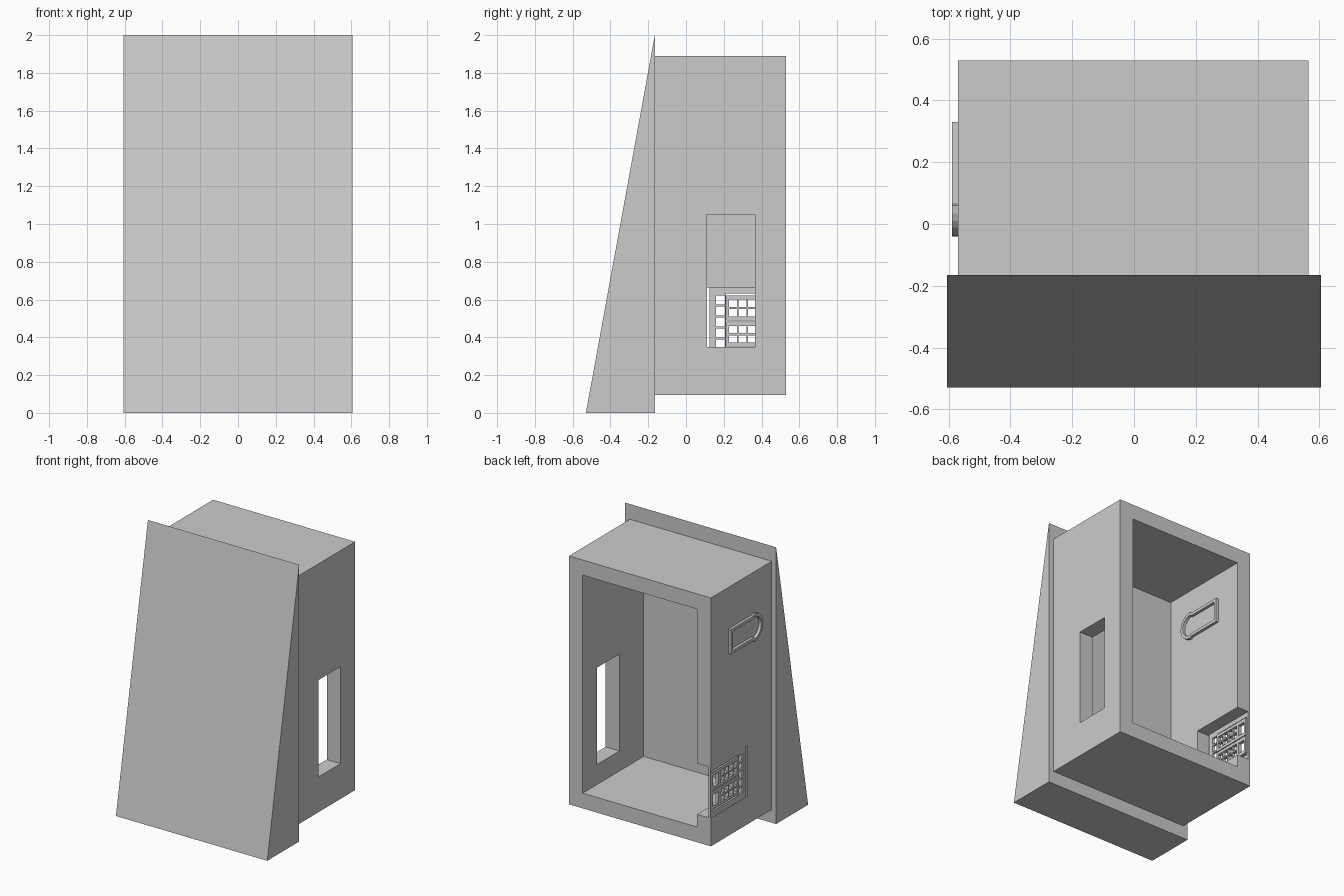
import bpy, bmesh, math

if "Cube" in bpy.data.objects:
    bpy.data.objects.remove(bpy.data.objects["Cube"])

def link(name, bm):
    bmesh.ops.recalc_face_normals(bm, faces=bm.faces)
    me = bpy.data.meshes.new(name)
    bm.to_mesh(me)
    bm.free()
    ob = bpy.data.objects.new(name, me)
    bpy.context.collection.objects.link(ob)
    return ob

def boxes(name, spans):
    """One mesh of boxes; each span is (x0, x1, y0, y1, z0, z1)."""
    bm = bmesh.new()
    for x0, x1, y0, y1, z0, z1 in spans:
        vs = bmesh.ops.create_cube(bm, size=1)["verts"]
        for v in vs:
            v.co = (x1 if v.co.x > 0 else x0,
                    y1 if v.co.y > 0 else y0,
                    z1 if v.co.z > 0 else z0)
    return link(name, bm)

def cut(ob, spans):
    cutter = boxes(ob.name + "_cutter", spans)
    mod = ob.modifiers.new("cut", "BOOLEAN")
    mod.operation, mod.solver, mod.object = "DIFFERENCE", "EXACT", cutter
    bpy.context.view_layer.update()
    me = bpy.data.meshes.new_from_object(
        ob.evaluated_get(bpy.context.evaluated_depsgraph_get()))
    ob.modifiers.clear()
    ob.data = me
    bpy.data.objects.remove(cutter)

# sloping front wedge
bm = bmesh.new()
face = bm.faces.new([bm.verts.new((-0.605, y, z))
                     for y, z in ((-0.53, 0), (-0.165, 0), (-0.165, 2))])
ext = bmesh.ops.extrude_face_region(bm, geom=[face])["geom"]
bmesh.ops.translate(bm, vec=(1.21, 0, 0),
                    verts=[g for g in ext if isinstance(g, bmesh.types.BMVert)])
link("front_wedge", bm)

# open-backed housing, with side window and port notch
body = boxes("housing", [(-0.57, 0.565, -0.165, 0.53, 0.095, 1.89)])
cut(body, [(-0.46, 0.455, -0.3, 0.7, 0.205, 1.78)])
cut(body, [(0.4, 0.7, 0.11, 0.365, 0.35, 1.05)])
cut(body, [(-0.7, -0.4, 0.112, 0.7, 0.297, 0.665)])

# port plate: a column of square holes and framed recesses
X0, X1 = -0.568, -0.553
plate = boxes("port_plate", [(X0, X1, 0.124, 0.53, 0.297, 0.665)])
holes = [(-0.6, -0.5, 0.16, 0.206, 0.575 - 0.0585 * i, 0.622 - 0.0585 * i)
         for i in range(5)]
holes += [(-0.6, -0.5, 0.212, 0.515, 0.34, 0.632)]
cut(plate, holes)

# two port blocks with 2 x 4 sockets and one larger socket each
for n, z in enumerate((0.489, 0.351)):
    block = boxes(f"port_block_{n + 1}", [(X0, X1 + 0.01, 0.214, 0.516, z, z + 0.132)])
    sockets = [(-0.6, -0.5, 0.227 + 0.05 * c, 0.27 + 0.05 * c,
                z + 0.021 + 0.05 * r, z + 0.06 + 0.05 * r)
               for c in range(4) for r in range(2)]
    sockets.append((-0.6, -0.5, 0.44, 0.5, z + 0.025, z + 0.105))
    cut(block, sockets)

# round-ended rims on the outer and inner face of the left wall
def outline(inset):
    pts = [(0.33 - inset, 1.59 - inset), (0.065, 1.59 - inset)]
    for i in range(13):
        a = math.pi / 2 + math.pi * i / 12
        r = 0.1 - inset
        pts.append((0.06 + r * math.cos(a), 1.5 + r * math.sin(a)))
    return pts + [(0.065, 1.41 + inset), (0.33 - inset, 1.41 + inset)]

def rim(name, x0, x1):
    bm = bmesh.new()
    rings = [[bm.verts.new((x, y, z)) for y, z in outline(i)]
             for x, i in ((x0, 0), (x1, 0), (x1, 0.022), (x0, 0.022))]
    n = len(rings[0])
    for k in range(4):
        a, b = rings[k], rings[(k + 1) % 4]
        for i in range(n):
            j = (i + 1) % n
            bm.faces.new((a[i], a[j], b[j], b[i]))
    link(name, bm)

rim("outer_socket_rim", -0.59, -0.57)
rim("inner_socket_rim", -0.46, -0.44)
